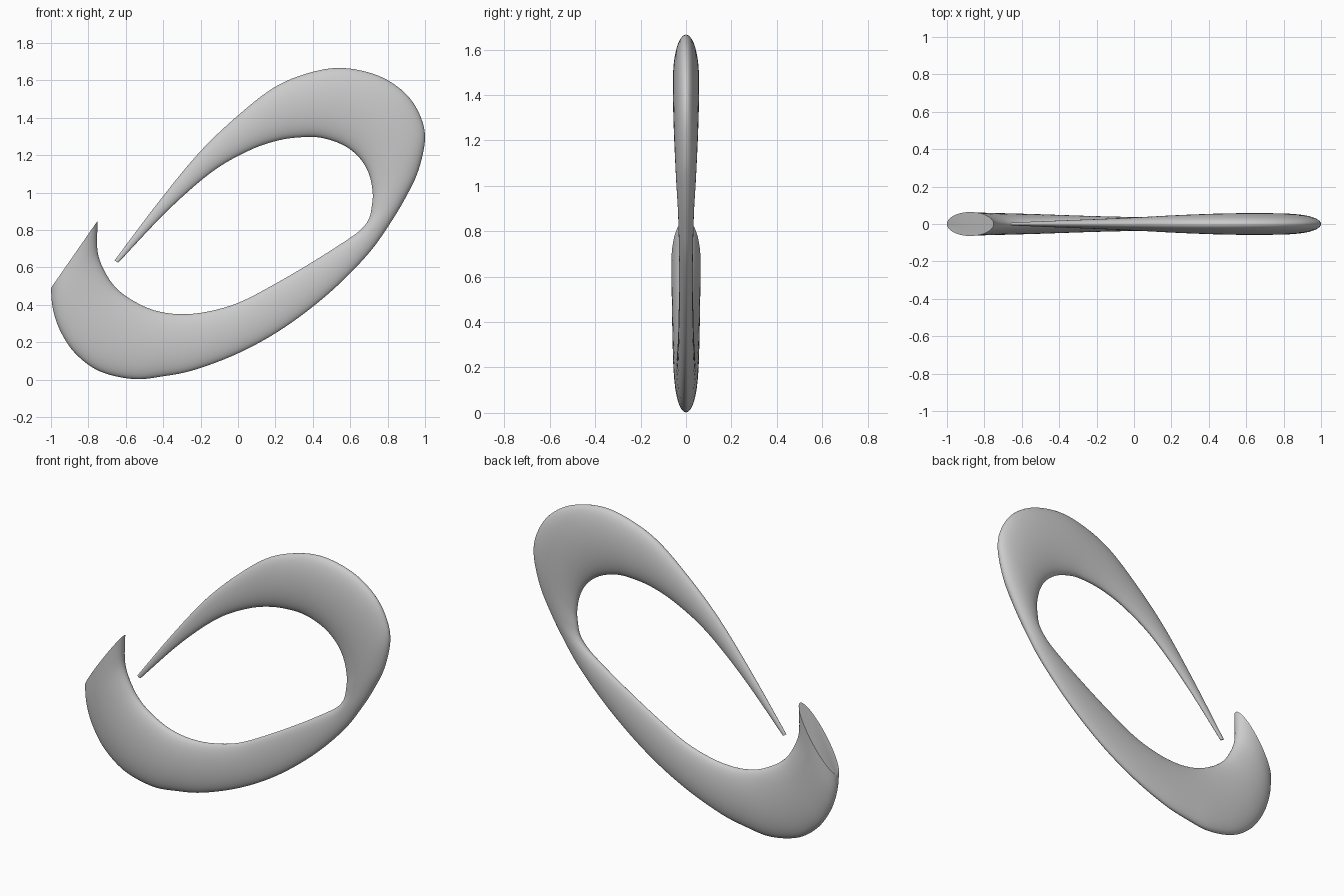
import bpy, bmesh, math

if "Cube" in bpy.data.objects:
    bpy.data.objects.remove(bpy.data.objects["Cube"])

# Cross-sections along the band: outer x, z, inner x, z, half thickness in y
SECTIONS = [
    (-.66, .637, -.64, .625, .008),
    (-.44, .93, -.38, .90, .018),
    (-.22, 1.20, -.14, 1.11, .027),
    (-.02, 1.395, .06, 1.225, .036),
    (.19, 1.56, .22, 1.28, .046),
    (.38, 1.64, .36, 1.297, .053),
    (.56, 1.666, .46, 1.29, .057),
    (.75, 1.625, .57, 1.25, .058),
    (.89, 1.535, .65, 1.185, .057),
    (.97, 1.42, .70, 1.10, .054),
    (1.0, 1.29, .72, 1.00, .049),
    (.965, 1.12, .715, .925, .043),
    (.90, .98, .70, .86, .037),
    (.81, .83, .66, .805, .033),
    (.69, .665, .58, .745, .031),
    (.49, .465, .40, .63, .031),
    (.25, .28, .19, .507, .033),
    (.01, .145, .0, .41, .037),
    (-.23, .053, -.17, .362, .042),
    (-.40, .018, -.31, .35, .047),
    (-.56, .003, -.43, .366, .052),
    (-.74, .045, -.53, .405, .056),
    (-.87, .14, -.63, .47, .059),
    (-.95, .26, -.70, .555, .061),
    (-.99, .38, -.75, .68, .063),
    (-1.0, .49, -.75, .85, .064),
]
STEPS, SIDES = 6, 40


def spline(a, b, c, d, t):
    return 0.5 * (2 * b + (c - a) * t + (2 * a - 5 * b + 4 * c - d) * t * t
                  + (3 * b - a - 3 * c + d) * t ** 3)


def smooth_sections(rows):
    last = len(rows) - 1
    for i in range(last):
        near = [rows[max(0, min(last, i + k))] for k in (-1, 0, 1, 2)]
        for s in range(STEPS):
            yield [spline(*vals, s / STEPS) for vals in zip(*near)]
    yield rows[-1]


# Swept band: an ellipse spans each outer/inner pair
bm = bmesh.new()
rings = []
for ox, oz, ix, iz, th in smooth_sections(SECTIONS):
    ring = []
    for k in range(SIDES):
        a = 2 * math.pi * k / SIDES
        f = (1 + math.cos(a)) / 2
        ring.append(bm.verts.new((ix + (ox - ix) * f, th * math.sin(a),
                                  iz + (oz - iz) * f)))
    rings.append(ring)
for r, q in zip(rings, rings[1:]):
    for k in range(SIDES):
        n = (k + 1) % SIDES
        bm.faces.new((r[k], r[n], q[n], q[k]))

# Flat caps on both ends
bm.faces.new(rings[0])
bm.faces.new(rings[-1])
bmesh.ops.recalc_face_normals(bm, faces=bm.faces)

mesh = bpy.data.meshes.new("open_loop_band")
bm.to_mesh(mesh)
bm.free()
band = bpy.data.objects.new("open_loop_band", mesh)
bpy.context.collection.objects.link(band)
bpy.context.view_layer.objects.active = band
band.select_set(True)
bpy.ops.object.shade_smooth_by_angle(angle=math.radians(40))
